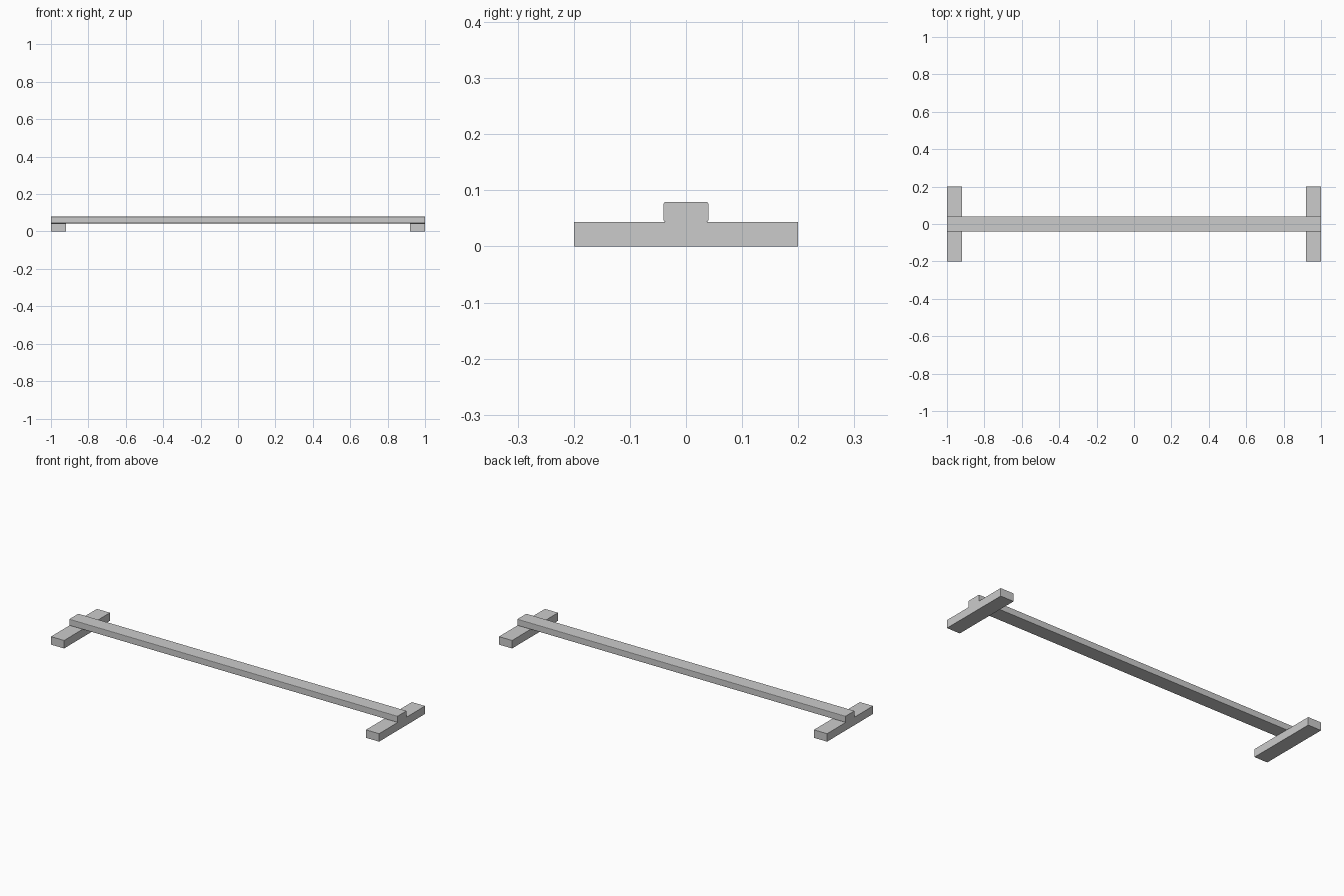
import bpy, bmesh

if "Cube" in bpy.data.objects:
    bpy.data.objects.remove(bpy.data.objects["Cube"])


def box(name, lo, hi, bevel=0.0):
    """Box between two corners; optionally ease the edges running along x."""
    bm = bmesh.new()
    bmesh.ops.create_cube(bm, size=1)
    for v in bm.verts:
        v.co = [(a + b) / 2 + c * (b - a) for a, b, c in zip(lo, hi, v.co)]
    if bevel:
        edges = [e for e in bm.edges
                 if abs(e.verts[0].co.x - e.verts[1].co.x) > 0.5]
        bmesh.ops.bevel(bm, geom=edges, offset=bevel, segments=2,
                        profile=0.5, affect='EDGES')
    mesh = bpy.data.meshes.new(name)
    bm.to_mesh(mesh)
    bm.free()
    obj = bpy.data.objects.new(name, mesh)
    bpy.context.collection.objects.link(obj)
    return obj


# Long bar resting on the feet, with slightly eased long edges
box("crossbar", (-1, -0.04, 0.044), (1, 0.04, 0.079), bevel=0.003)

# Cross feet, flush with the bar ends
for side, x in (("left", -0.96), ("right", 0.96)):
    box(side + "_foot", (x - 0.04, -0.2, 0), (x + 0.04, 0.2, 0.044))
